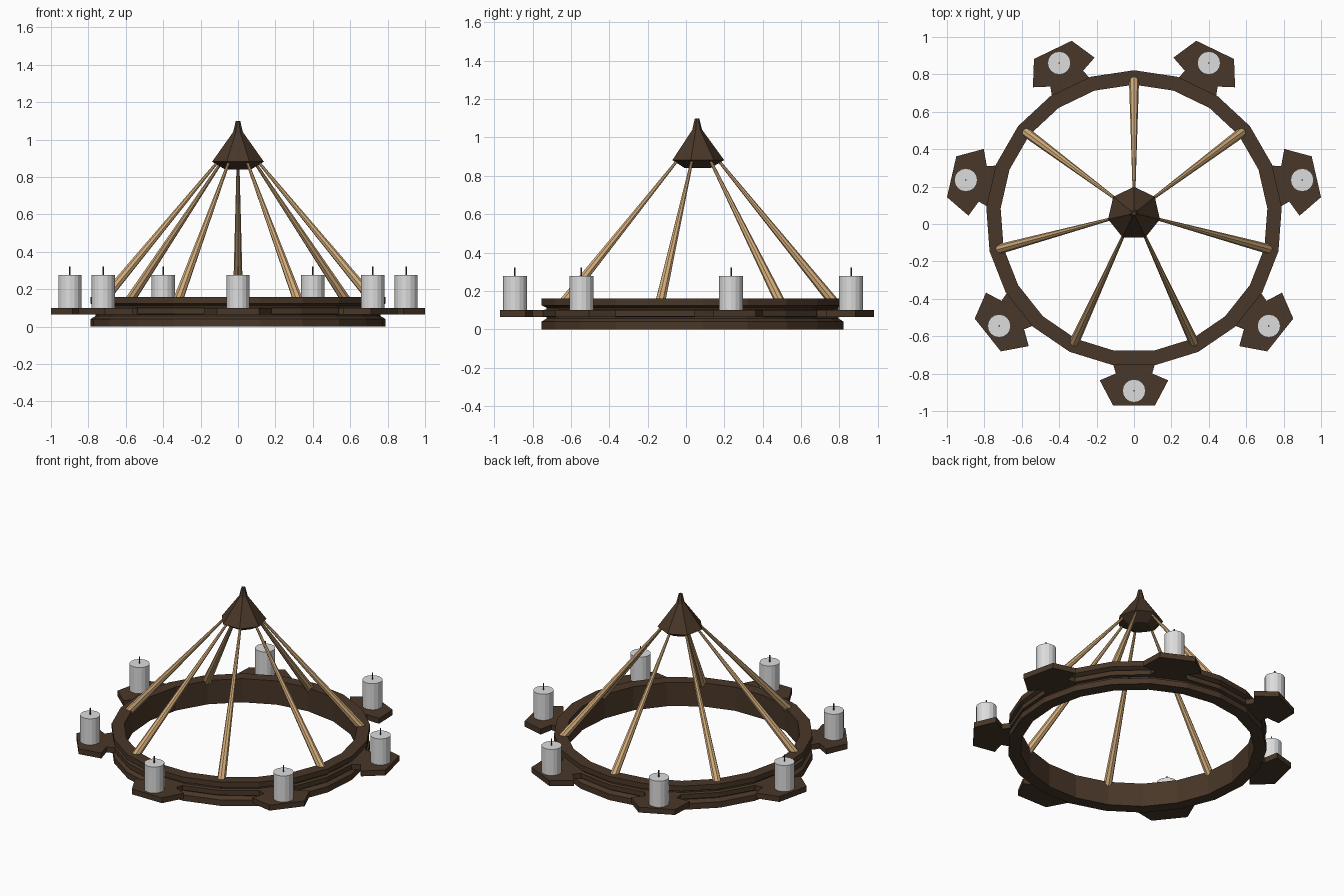
import bpy, bmesh, math
from mathutils import Vector

if "Cube" in bpy.data.objects:
    bpy.data.objects.remove(bpy.data.objects["Cube"])

CY = 0.03        # ring centre in y
HUB_Y = 0.057    # cap centre in y
N = 7


def mat(name, rgb):
    m = bpy.data.materials.new(name)
    m.diffuse_color = (*rgb, 1)
    m.use_nodes = True
    m.node_tree.nodes["Principled BSDF"].inputs["Base Color"].default_value = m.diffuse_color
    return m


DARK = mat("dark_wood", (0.066, 0.038, 0.021))
TAN = mat("light_wood", (0.66, 0.42, 0.20))
WAX = mat("candle_wax", (0.72, 0.72, 0.72))
WICK = mat("wick_grey", (0.06, 0.06, 0.06))


def make(name, bm, m):
    bmesh.ops.recalc_face_normals(bm, faces=bm.faces)
    me = bpy.data.meshes.new(name)
    bm.to_mesh(me)
    bm.free()
    me.materials.append(m)
    ob = bpy.data.objects.new(name, me)
    bpy.context.collection.objects.link(ob)
    return ob


def lathe(name, prof, sides, cy, m, closed):
    """Spin an (r, z) profile with a vertex pointing to +y."""
    bm = bmesh.new()
    rows = []
    for i in range(sides):
        a = math.pi / 2 + math.tau * i / sides
        rows.append([bm.verts.new((r * math.cos(a), cy + r * math.sin(a), z)) for r, z in prof])
    n = len(prof)
    for i in range(sides):
        p, q = rows[i], rows[(i + 1) % sides]
        for j in range(n if closed else n - 1):
            k = (j + 1) % n
            bm.faces.new((p[j], q[j], q[k], p[k]))
    if not closed:
        bm.faces.new([r[0] for r in rows])
        bm.faces.new([r[-1] for r in rows])
    return make(name, bm, m)


def rod(name, p0, p1, r0, r1, sides, m):
    p0, p1 = Vector(p0), Vector(p1)
    d = p1 - p0
    bm = bmesh.new()
    bmesh.ops.create_cone(bm, cap_ends=True, segments=sides, radius1=r0, radius2=r1, depth=d.length)
    ob = make(name, bm, m)
    ob.location = (p0 + p1) / 2
    ob.rotation_mode = 'QUATERNION'
    ob.rotation_quaternion = d.to_track_quat('Z', 'Y')
    return ob


# grooved wheel ring with a middle band
lathe("wheel_ring", [(0.715, 0), (0.792, 0), (0.792, 0.04), (0.765, 0.056), (0.765, 0.064),
                     (0.785, 0.068), (0.785, 0.10), (0.765, 0.104), (0.765, 0.112),
                     (0.792, 0.125), (0.792, 0.16), (0.715, 0.16)], 21, CY, DARK, True)

# seven-sided pointed cap
lathe("top_cap", [(0.07, 0.84), (0.142, 0.882), (0.027, 1.04), (0.012, 1.10)], N, HUB_Y, DARK, False)

half = [(0.73, 0.11), (0.786, 0.11), (0.829, 0.097), (0.866, 0.183), (1.0, 0.112)]
outline = half + [(r, -w) for r, w in reversed(half)]
for i in range(N):
    a = -math.pi / 2 + math.tau * i / N
    c, s = math.cos(a), math.sin(a)

    # candle bracket
    bm = bmesh.new()
    f = bm.faces.new([bm.verts.new((r * c - w * s, CY + r * s + w * c, 0.065)) for r, w in outline])
    ext = bmesh.ops.extrude_face_region(bm, geom=[f])
    for v in ext["geom"]:
        if isinstance(v, bmesh.types.BMVert):
            v.co.z = 0.101
    if f.is_valid and len(f.link_loops if hasattr(f, "link_loops") else f.loops) == 0:
        bm.faces.remove(f)
    make(f"bracket_{i + 1}", bm, DARK)

    # candle and wick
    x, y = 0.922 * c, CY + 0.922 * s
    rod(f"candle_{i + 1}", (x, y, 0.10), (x, y, 0.277), 0.062, 0.062, 16, WAX)
    rod(f"wick_{i + 1}", (x, y, 0.27), (x, y, 0.322), 0.004, 0.004, 6, WICK)

    # tapered strut, halfway between the brackets
    b = a + math.pi / N
    c, s = math.cos(b), math.sin(b)
    rod(f"strut_{i + 1}", (0.745 * c, CY + 0.745 * s, 0.135),
        (0.10 * c, HUB_Y + 0.10 * s, 0.895), 0.027, 0.007, 8, TAN)
